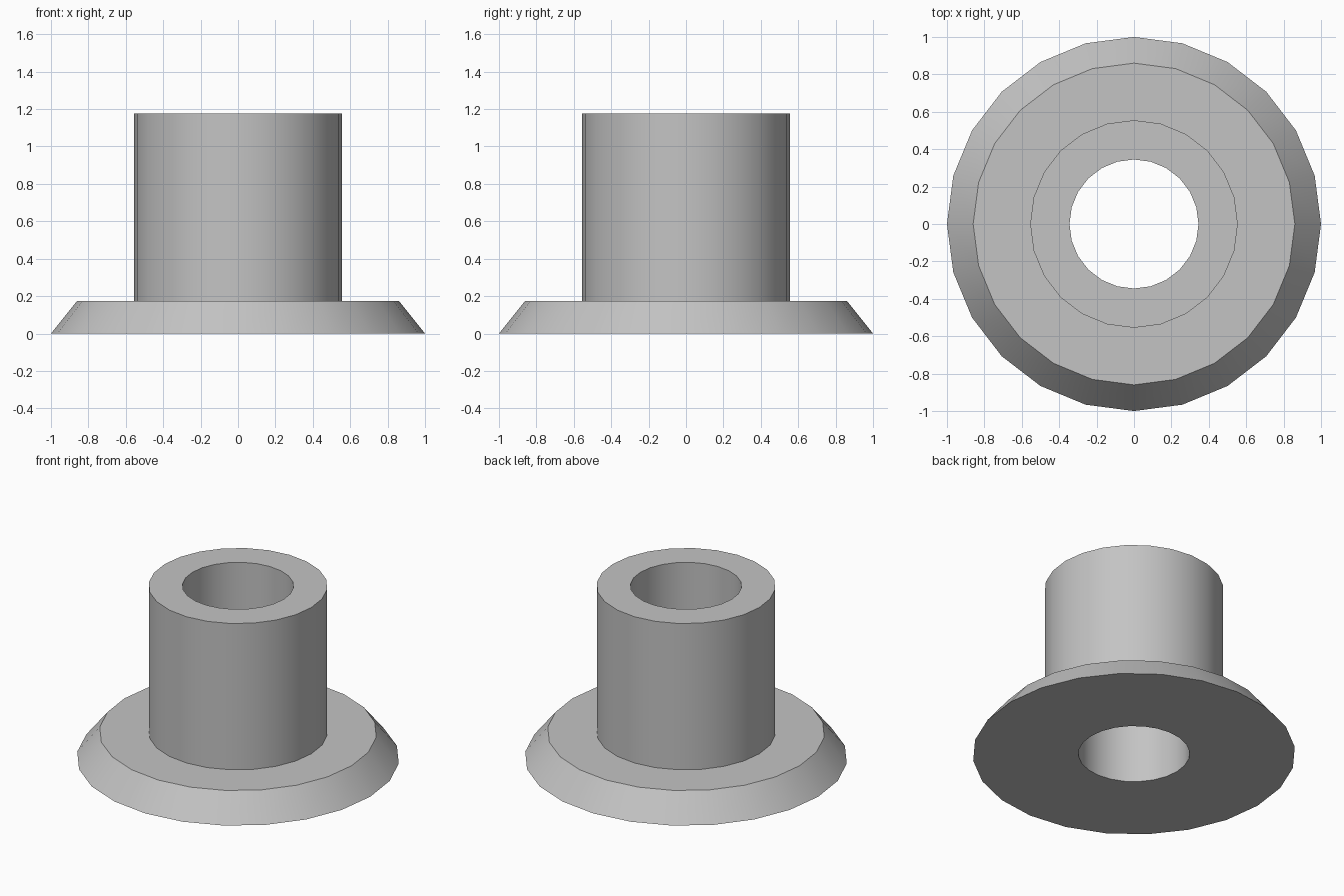
import bpy
import bmesh
from math import cos, sin, tau, radians

SIDES = 24

cube = bpy.data.objects.get("Cube")
if cube:
    bpy.data.objects.remove(cube, do_unlink=True)

# Single plain grey finish
grey = bpy.data.materials.new("plain grey")
grey.use_nodes = True
colour = (0.55, 0.55, 0.55, 1)
grey.diffuse_color = colour
grey.node_tree.nodes["Principled BSDF"].inputs["Base Color"].default_value = colour


def lathe(name, profile):
    """Revolve a closed (radius, height) profile around the z axis."""
    bm = bmesh.new()
    rings = [[bm.verts.new((r * cos(tau * i / SIDES), r * sin(tau * i / SIDES), z))
              for i in range(SIDES)] for r, z in profile]
    for a, b in zip(rings, rings[1:] + rings[:1]):
        for i in range(SIDES):
            j = (i + 1) % SIDES
            bm.faces.new((a[i], a[j], b[j], b[i]))
    bmesh.ops.recalc_face_normals(bm, faces=bm.faces)
    mesh = bpy.data.meshes.new(name)
    bm.to_mesh(mesh)
    bm.free()
    mesh.materials.append(grey)
    obj = bpy.data.objects.new(name, mesh)
    bpy.context.collection.objects.link(obj)
    bpy.ops.object.select_all(action="DESELECT")
    obj.select_set(True)
    bpy.context.view_layer.objects.active = obj
    bpy.ops.object.shade_smooth_by_angle(angle=radians(30))
    return obj


# Sloped base flange and straight sleeve in one piece, with a through bore
bore, sleeve, shoulder, rim = 0.345, 0.555, 0.86, 1.0
base_top, sleeve_top = 0.175, 1.175
lathe("flanged_bushing", [
    (bore, 0), (rim, 0), (shoulder, base_top),
    (sleeve, base_top), (sleeve, sleeve_top), (bore, sleeve_top),
])
